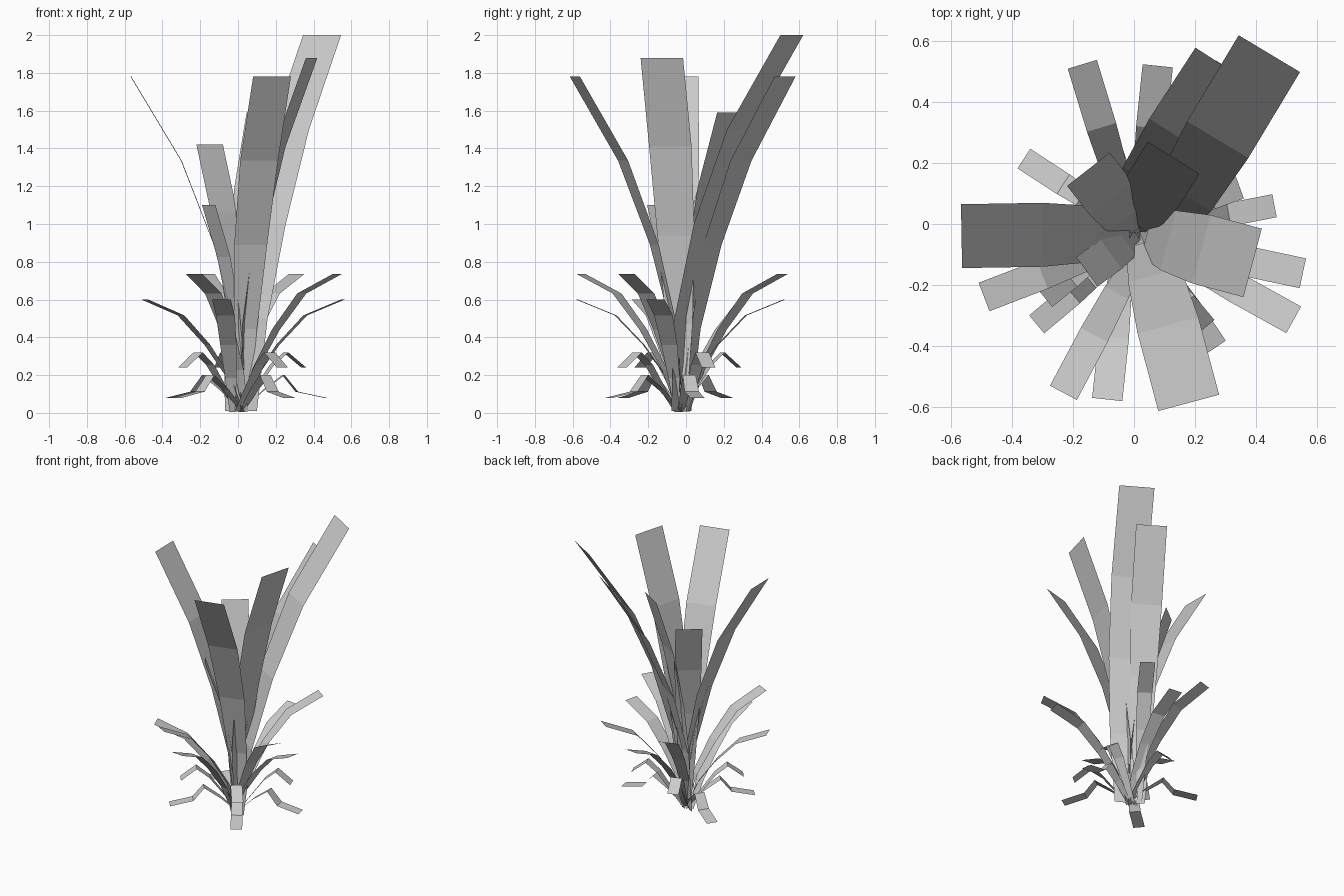
import bpy, math
from mathutils import Vector

if "Cube" in bpy.data.objects:
    bpy.data.objects.remove(bpy.data.objects["Cube"])

ROOT = Vector((0.02, -0.03))          # where the blades meet the ground


def blade(name, x, y, azimuth, width, height, profile, taper):
    """Flat strip that ends at (x, y), facing along azimuth.
    profile: (share of reach, share of height); taper: share of width."""
    a = math.radians(azimuth)
    out = Vector((math.cos(a), math.sin(a)))
    side = Vector((-out.y, out.x))
    tip = Vector((x, y))
    reach = (tip - ROOT).dot(out)
    base = tip - out * reach
    verts = []
    for (r, h), w in zip(profile, taper):
        p = base + out * (reach * r)
        for s in (-0.5, 0.5):
            q = p + side * (s * w * width)
            verts.append((q.x, q.y, h * height))
    faces = [(2 * i, 2 * i + 1, 2 * i + 3, 2 * i + 2)
             for i in range(len(profile) - 1)]
    mesh = bpy.data.meshes.new(name)
    mesh.from_pydata(verts, [], faces)
    mesh.update()
    ob = bpy.data.objects.new(name, mesh)
    bpy.context.collection.objects.link(ob)


NARROW = (0.28, 0.62, 0.87, 1, 1)
EVEN = (0.4, 0.7, 0.9, 1, 1)

# Tall upright blades: x, y, azimuth, width, height
UPRIGHT = ((0, 0.005), (0.06, 0.25), (0.25, 0.5), (0.545, 0.75), (1, 1))
for i, (x, y, az, w, h) in enumerate([
        (0.445, 0.56, 59, 0.235, 2.0), (0.288, 0.524, 57, 0.205, 1.78),
        (0.39, -0.128, -15, 0.233, 1.88), (-0.567, -0.04, 181, 0.21, 1.78),
        (0.18, -0.588, -75, 0.207, 1.78), (0.13, 0.218, 58, 0.2, 1.59),
        (-0.15, 0.18, 128, 0.178, 1.42), (-0.155, -0.157, 216, 0.12, 1.10)]):
    blade(f"tall_blade_{i}", x, y, az, w, h, UPRIGHT, NARROW)

# Arching middle blades
ARCH = ((0, 0.01), (0.14, 0.31), (0.36, 0.6), (0.63, 0.86), (1, 1))
for height, tips in (
        (0.735, [(-0.17, 0.525, 107), (-0.232, -0.555, 242),
                 (0.525, -0.315, -29), (0.31, 0.51, 55)]),
        (0.60, [(0.078, 0.52, 84), (-0.088, -0.577, 264),
                (-0.493, -0.24, 201), (0.555, -0.162, -12)])):
    for i, t in enumerate(tips):
        blade(f"middle_blade_{int(height * 100)}_{i}", *t, 0.1, height, ARCH, NARROW)

# Short drooping blades
DROOP_HIGH = ((0, 0.02), (0.25, 0.4), (0.5, 0.79), (0.72, 1), (1, 0.75))
DROOP_LOW = ((0, 0.04), (0.26, 0.6), (0.5, 1), (0.66, 0.56), (1, 0.4))
for name, height, profile, tips in (
        ("short_blade", 0.32, DROOP_HIGH,
         [(0.348, 0.12, 20), (0.235, -0.34, -50),
          (-0.293, -0.243, 219), (-0.09, 0.28, 110)]),
        ("low_blade", 0.20, DROOP_LOW,
         [(-0.362, 0.215, 147), (0.462, 0.06, 11),
          (0.27, -0.405, -56), (-0.32, -0.33, 220)])):
    for i, t in enumerate(tips):
        blade(f"{name}_{i}", *t, 0.077, height, profile, EVEN)
